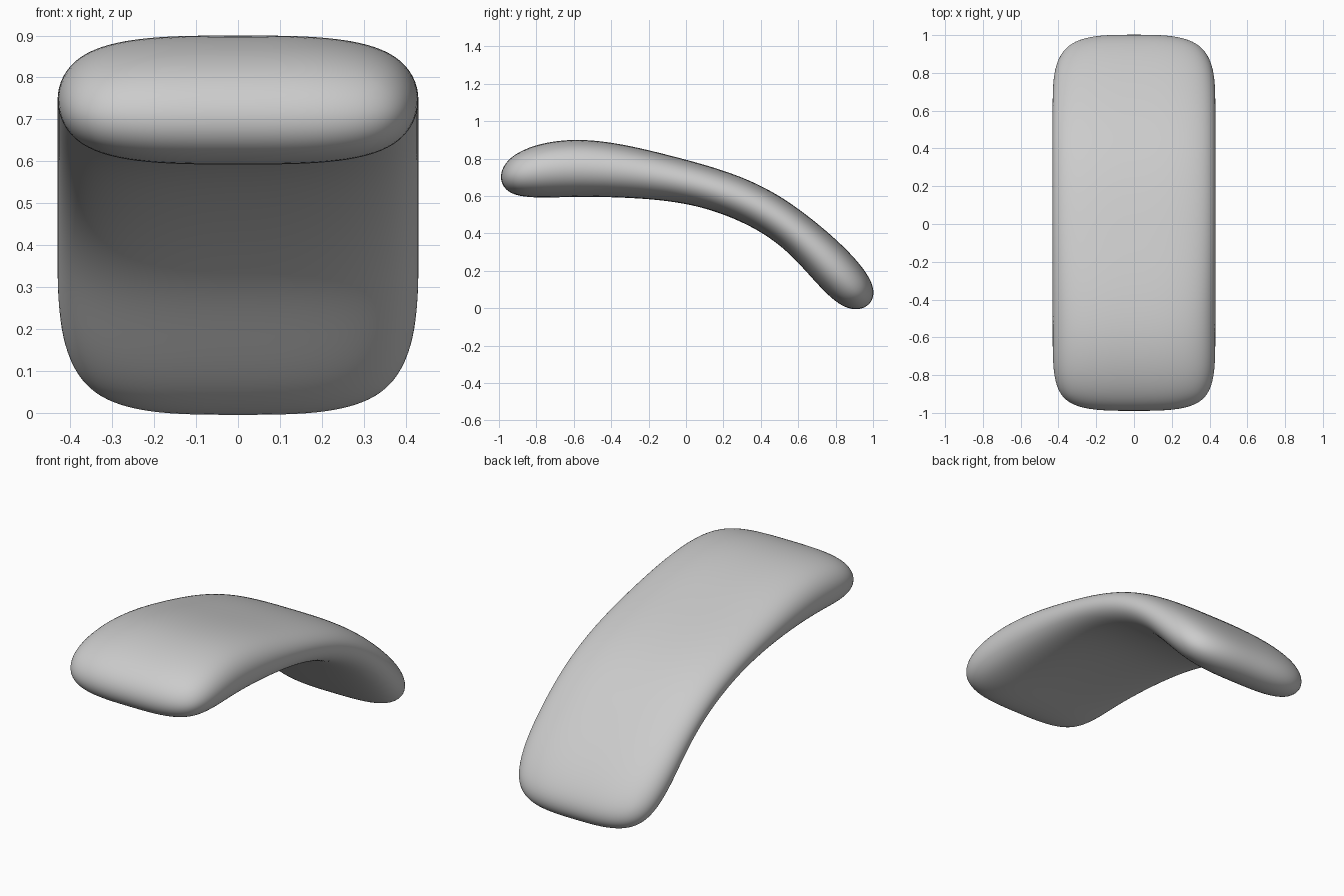
import bpy
from mathutils import Vector

if "Cube" in bpy.data.objects:
    bpy.data.objects.remove(bpy.data.objects["Cube"])

# Side outline (y, z): top edge and bottom edge at six stations, front to back
top = [(-.94, .80), (-.58, .90), (-.10, .82), (.32, .69), (.68, .47), (.995, .125)]
bottom = [(-.94, .62), (-.60, .595), (-.12, .575), (.24, .485), (.56, .283), (.85, .008)]
HALF_WIDTH = 0.449

# Closed loop of target points; solve for the cage whose smoothed curve meets them
target = [Vector(p) for p in top + bottom[::-1]]
n = len(target)
cage = [p.copy() for p in target]
for _ in range(60):
    cage = [cage[i] + target[i] - (cage[i - 1] + 4 * cage[i] + cage[(i + 1) % n]) / 6
            for i in range(n)]

# Cage: three copies of the outline across the width, closed by side quads
verts = [(x, p.x, p.y) for x in (-HALF_WIDTH, 0, HALF_WIDTH) for p in cage]
faces = []
for col in range(2):
    a, b = col * n, (col + 1) * n
    for i in range(n):
        j = (i + 1) % n
        faces.append((a + i, b + i, b + j, a + j))
for i in range(n // 2 - 1):
    side = (i, i + 1, n - 2 - i, n - 1 - i)
    faces.append(side)
    faces.append(tuple(2 * n + k for k in reversed(side)))

mesh = bpy.data.meshes.new("curved_pad")
mesh.from_pydata(verts, [], faces)
pad = bpy.data.objects.new("curved_pad", mesh)
bpy.context.collection.objects.link(pad)

# Consistent outward normals
import bmesh
bm = bmesh.new()
bm.from_mesh(mesh)
bmesh.ops.recalc_face_normals(bm, faces=bm.faces)
bm.to_mesh(mesh)
bm.free()
for f in mesh.polygons:
    f.use_smooth = True

# Rounded soft form
sub = pad.modifiers.new("rounding", 'SUBSURF')
sub.levels = sub.render_levels = 4

# Plain light grey
grey = bpy.data.materials.new("light_grey")
grey.diffuse_color = (0.6, 0.6, 0.6, 1)
grey.use_nodes = True
grey.node_tree.nodes["Principled BSDF"].inputs["Base Color"].default_value = grey.diffuse_color
mesh.materials.append(grey)
